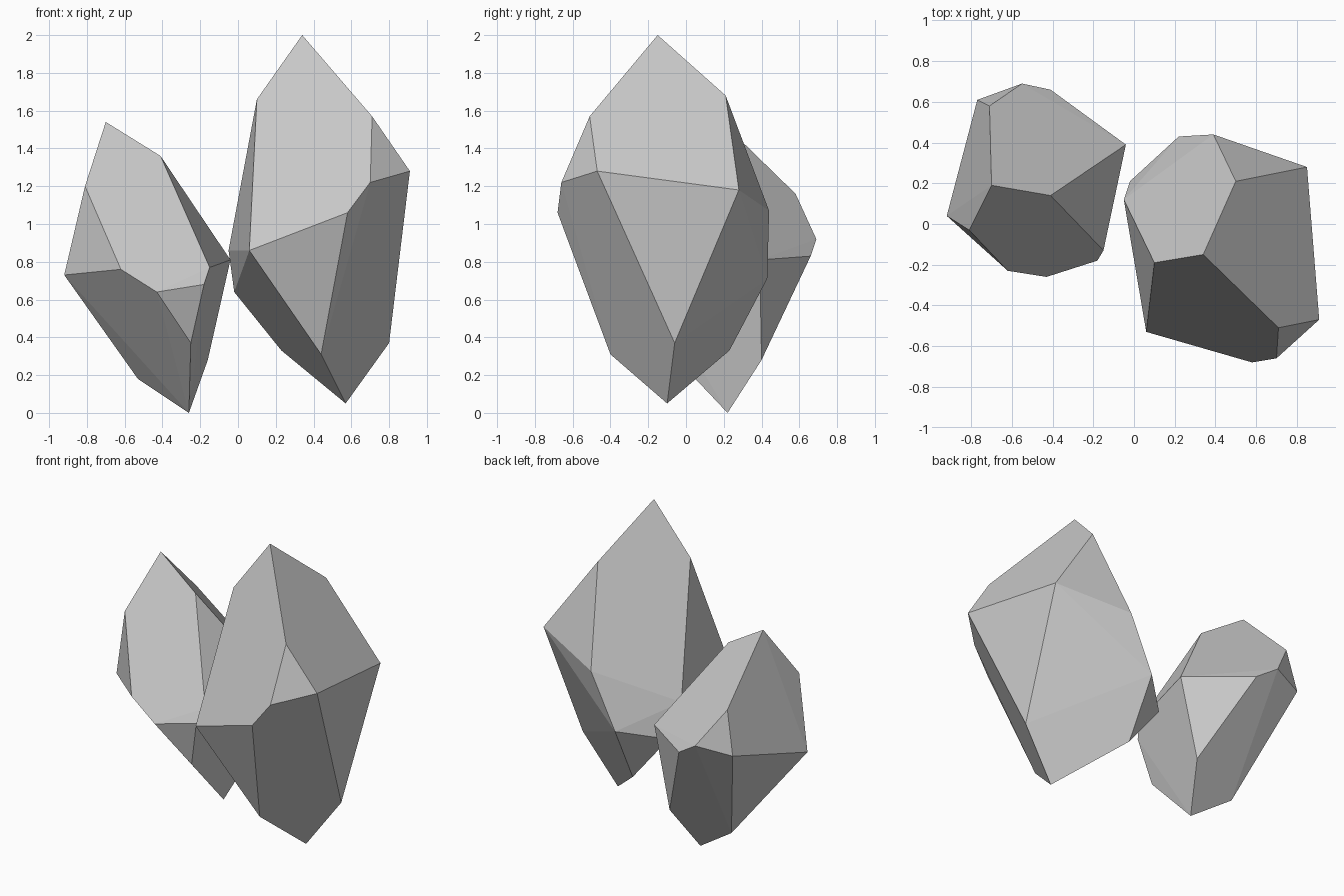
import bpy
import bmesh
from math import radians

# Remove the default cube
cube = bpy.data.objects.get("Cube")
if cube:
    bpy.data.objects.remove(cube, do_unlink=True)


def make_material(name, colour):
    material = bpy.data.materials.new(name)
    material.use_nodes = True
    material.diffuse_color = colour
    shader = material.node_tree.nodes["Principled BSDF"]
    shader.inputs["Base Color"].default_value = colour
    shader.inputs["Roughness"].default_value = 0.9
    return material


def make_rock(name, crown, girdle, base, material):
    """Wrap the corner points of a faceted rock in one convex flat-shaded shell."""
    bm = bmesh.new()
    for corner in crown + girdle + base:
        bm.verts.new(corner)
    hull = bmesh.ops.convex_hull(bm, input=bm.verts[:])
    leftovers = set(hull["geom_interior"]) | set(hull["geom_unused"])
    loose = [item for item in leftovers if isinstance(item, bmesh.types.BMVert)]
    bmesh.ops.delete(bm, geom=loose, context="VERTS")

    # Merge nearly coplanar triangles into broad facets
    bmesh.ops.dissolve_limit(bm, angle_limit=radians(3),
                             verts=bm.verts[:], edges=bm.edges[:])
    bmesh.ops.recalc_face_normals(bm, faces=bm.faces[:])
    for face in bm.faces:
        face.smooth = False

    mesh = bpy.data.meshes.new(name)
    bm.to_mesh(mesh)
    bm.free()
    mesh.materials.append(material)
    rock = bpy.data.objects.new(name, mesh)
    bpy.context.scene.collection.objects.link(rock)
    return rock


stone = make_material("stone_grey", (0.6, 0.6, 0.6, 1))

# Tall rock on the left
make_rock(
    "large_rock",
    crown=[(.34, -.15, 2), (.1, -.19, 1.66), (.5, .21, 1.68), (.71, -.51, 1.57)],
    girdle=[(.91, -.47, 1.28), (.7, -.66, 1.22), (.58, -.68, 1.06),
            (.06, -.53, .86), (-.05, .12, .86), (-.02, .21, .64),
            (.22, .43, .71), (.39, .44, 1.07), (.85, .28, 1.18)],
    base=[(.23, .23, .33), (.44, -.4, .31), (.57, -.1, .05), (.8, -.06, .37)],
    material=stone,
)

# Shorter rock on the right
make_rock(
    "small_rock",
    crown=[(-.7, .19, 1.54), (-.41, .14, 1.36), (-.81, -.03, 1.2), (-.71, .58, 1.16)],
    girdle=[(-.92, .04, .73), (-.62, -.23, .76), (-.43, -.26, .64),
            (-.18, -.18, .68), (-.15, -.13, .77), (-.04, .39, .81),
            (-.41, .66, .83), (-.55, .69, .92), (-.77, .61, .88)],
    base=[(-.25, -.13, .37), (-.26, .22, 0), (-.53, .28, .18), (-.16, .4, .28)],
    material=stone,
)
